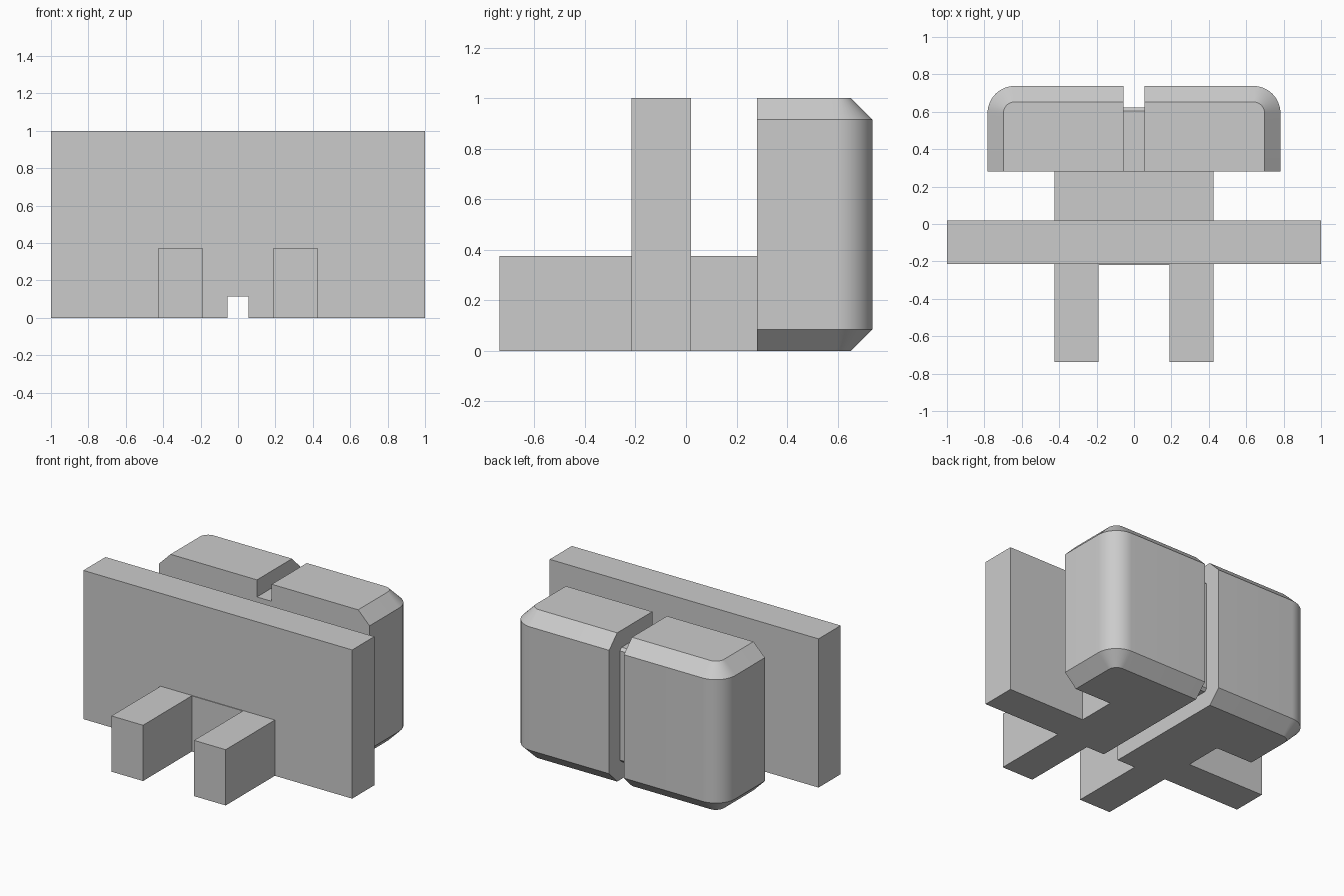
import bpy
import bmesh
import math

# Remove the default cube
cube = bpy.data.objects.get("Cube")
if cube:
    bpy.data.objects.remove(cube, do_unlink=True)

# Main dimensions
SLOT = 0.055        # half width of the groove
DEPTH = 0.115       # groove depth
NECK = 0.425        # half width of neck and legs
NECK_H = 0.375
PLATE_FRONT, PLATE_BACK = -0.215, 0.02
BODY_FRONT, BODY_BACK = 0.28, 0.738
BODY_W, RADIUS, CHAMFER = 0.783, 0.145, 0.085

grey = bpy.data.materials.new("plain grey")
grey.use_nodes = True
grey.diffuse_color = (0.6, 0.6, 0.6, 1)
grey.node_tree.nodes["Principled BSDF"].inputs["Base Color"].default_value = (0.6, 0.6, 0.6, 1)


def finish(name, bm):
    """Turn a bmesh into a named grey object."""
    bmesh.ops.recalc_face_normals(bm, faces=bm.faces)
    mesh = bpy.data.meshes.new(name)
    bm.to_mesh(mesh)
    bm.free()
    mesh.materials.append(grey)
    obj = bpy.data.objects.new(name, mesh)
    bpy.context.collection.objects.link(obj)
    return obj


def loft(name, rings):
    """Skin a stack of equal rings and cap both ends."""
    bm = bmesh.new()
    loops = [[bm.verts.new(p) for p in ring] for ring in rings]
    n = len(loops[0])
    for a, b in zip(loops, loops[1:]):
        for i in range(n):
            j = (i + 1) % n
            bm.faces.new((a[i], a[j], b[j], b[i]))
    bm.faces.new(loops[0])
    bm.faces.new(loops[-1])
    return finish(name, bm)


def bridge(name, half, height, y0, y1):
    """Block along y with the groove cut out of its underside."""
    right = [(SLOT, DEPTH), (SLOT, 0), (half, 0), (half, height)]
    outline = right + [(-x, z) for x, z in reversed(right)]
    return loft(name, [[(x, y, z) for x, z in outline] for y in (y0, y1)])


def box(name, x0, x1, y0, y1, z0, z1):
    outline = [(x0, y0), (x1, y0), (x1, y1), (x0, y1)]
    return loft(name, [[(x, y, z) for x, y in outline] for z in (z0, z1)])


# Wide upright plate, the neck behind it and the low pad in front
bridge("plate", 1.0, 1.0, PLATE_FRONT, PLATE_BACK)
bridge("neck", NECK, NECK_H, PLATE_BACK, BODY_FRONT)
bridge("front_pad", 0.19, NECK_H, PLATE_FRONT - 0.005, PLATE_FRONT)

# Two front legs
for side, name in ((1, "left_leg"), (-1, "right_leg")):
    x0, x1 = sorted((side * 0.19, side * NECK))
    box(name, x0, x1, -BODY_BACK, PLATE_FRONT, 0, NECK_H)


def body_ring(side, inset, z):
    """Plan outline of one body half with a rounded back corner."""
    r = RADIUS - inset
    cx, cy = BODY_W - RADIUS, BODY_BACK - RADIUS
    pts = [(SLOT, BODY_FRONT), (BODY_W - inset, BODY_FRONT)]
    for i in range(13):
        a = math.pi / 2 * i / 12
        pts.append((cx + r * math.cos(a), cy + r * math.sin(a)))
    pts.append((SLOT, BODY_BACK - inset))
    return [(side * x, y, z) for x, y in pts]


# Two body halves, chamfered at top and bottom
levels = [(CHAMFER, 0), (0, CHAMFER), (0, 1 - CHAMFER), (CHAMFER, 1)]
for side, name in ((1, "left_body"), (-1, "right_body")):
    half = loft(name, [body_ring(side, inset, z) for inset, z in levels])
    bpy.ops.object.select_all(action="DESELECT")
    half.select_set(True)
    bpy.context.view_layer.objects.active = half
    bpy.ops.object.shade_smooth_by_angle(angle=math.radians(25))

# Core joining the halves at the bottom of the groove
back, top, cut = BODY_BACK - DEPTH, 1 - DEPTH, 0.018
core = [(BODY_FRONT, DEPTH), (back - cut, DEPTH), (back, DEPTH + cut),
        (back, top - cut), (back - cut, top), (BODY_FRONT, top)]
loft("groove_core", [[(x, y, z) for y, z in core] for x in (-SLOT, SLOT)])
